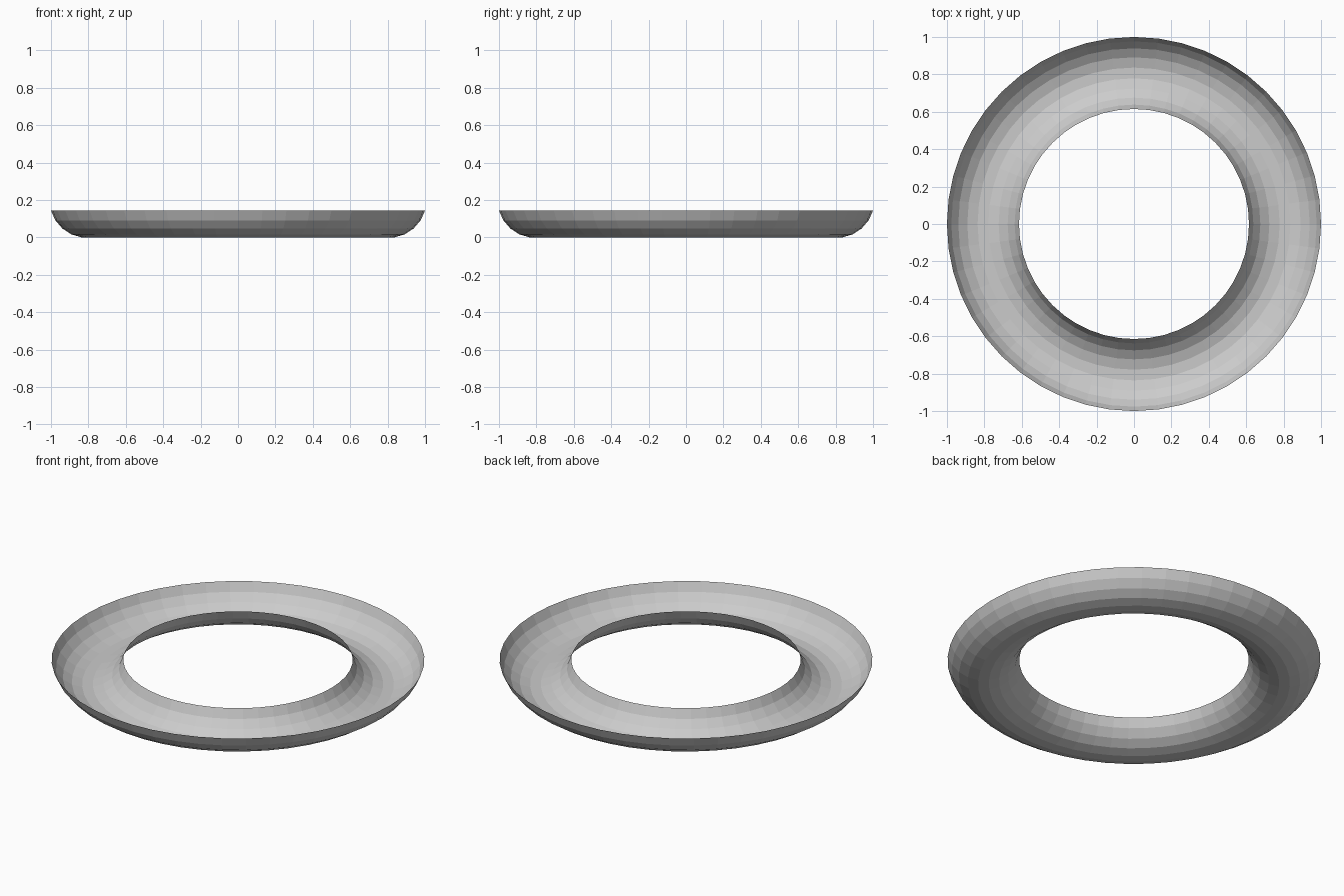
import bpy, bmesh, math

if "Cube" in bpy.data.objects:
    bpy.data.objects.remove(bpy.data.objects["Cube"])

SEGMENTS = 48      # sides around the ring
ARC_STEPS = 9      # strips across the trough
RING_R = 0.8075    # radius of the trough centreline
TUBE_R = 0.2       # radius of the trough cross-section
HALF_ARC = math.radians(74.3)

# Open circular-arc cross-section, resting on z = 0
angles = [-HALF_ARC + 2 * HALF_ARC * i / ARC_STEPS for i in range(ARC_STEPS + 1)]
profile = [(RING_R + TUBE_R * math.sin(a), TUBE_R * (1 - math.cos(a))) for a in angles]
base = min(z for _, z in profile)

# Spin the profile into a ring-shaped trough
bm = bmesh.new()
verts = [bm.verts.new((r, 0, z - base)) for r, z in profile]
edges = [bm.edges.new(pair) for pair in zip(verts, verts[1:])]
bmesh.ops.spin(bm, geom=verts + edges, cent=(0, 0, 0), axis=(0, 0, 1),
               angle=2 * math.pi, steps=SEGMENTS, use_merge=False)
bmesh.ops.remove_doubles(bm, verts=bm.verts, dist=1e-4)
bmesh.ops.recalc_face_normals(bm, faces=bm.faces)

# Make the open side of the trough face upward
bm.normal_update()
if sum(f.normal.z for f in bm.faces) < 0:
    bmesh.ops.reverse_faces(bm, faces=bm.faces)

mesh = bpy.data.meshes.new("ring_trough")
bm.to_mesh(mesh)
bm.free()
bpy.context.collection.objects.link(bpy.data.objects.new("ring_trough", mesh))
